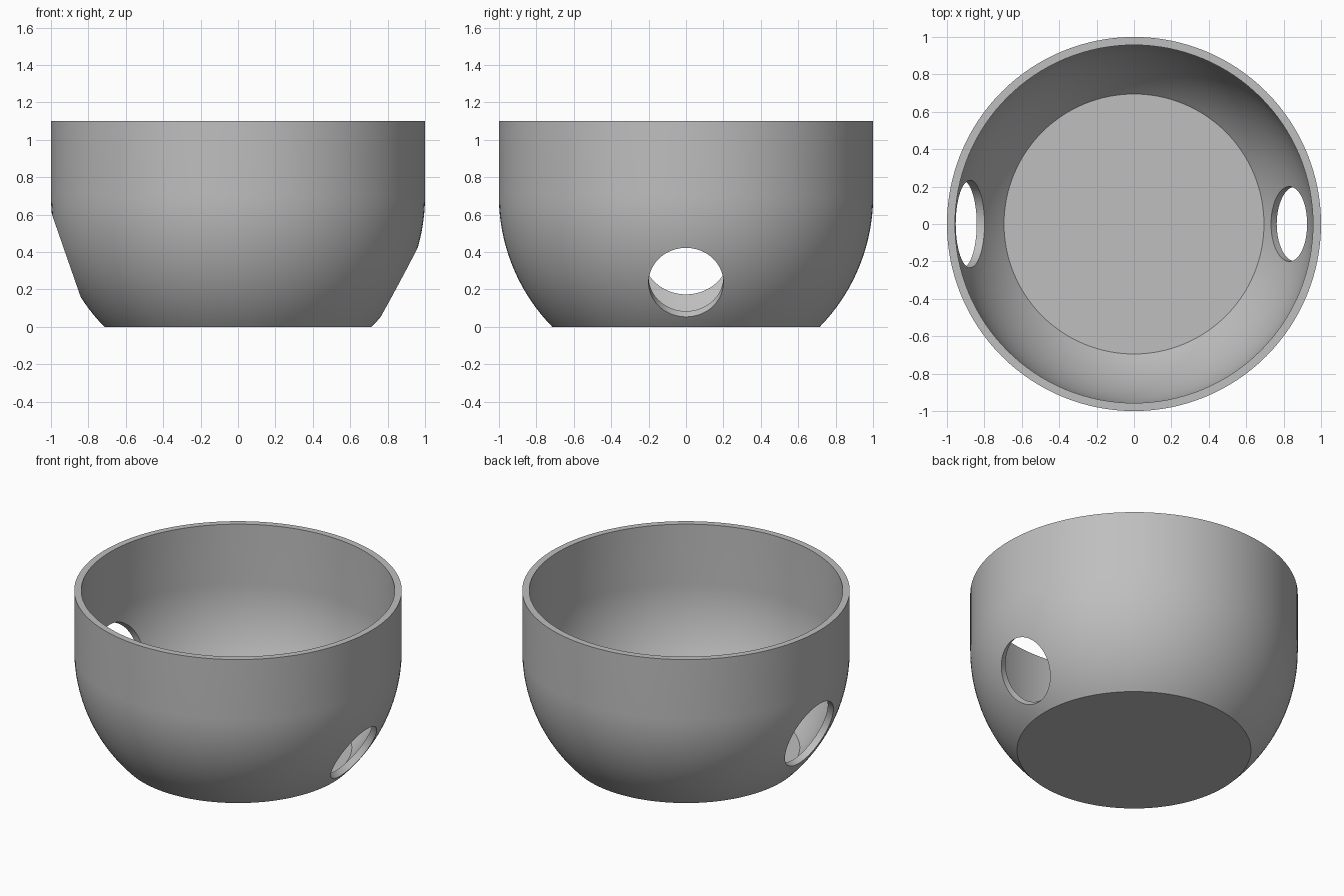
import bpy, bmesh
from math import radians, sin, cos, sqrt, asin, pi
from mathutils import Matrix, Vector

default = bpy.data.objects.get("Cube")
if default:
    bpy.data.objects.remove(default, do_unlink=True)

TOP, CENTRE, OUTER, INNER, FLOOR = 1.1, 0.7, 1.0, 0.957, 0.042

grey = bpy.data.materials.new("plain grey")
grey.use_nodes = True
colour = (0.52, 0.52, 0.52, 1)
grey.diffuse_color = colour
grey.node_tree.nodes["Principled BSDF"].inputs["Base Color"].default_value = colour


def make_object(name, bm):
    bmesh.ops.recalc_face_normals(bm, faces=bm.faces)
    mesh = bpy.data.meshes.new(name)
    bm.to_mesh(mesh)
    bm.free()
    obj = bpy.data.objects.new(name, mesh)
    obj.data.materials.append(grey)
    bpy.context.collection.objects.link(obj)
    return obj


def wall_profile(radius, bottom, steps=24):
    """Round lower wall from the given height, then straight up to the rim."""
    start = asin((bottom - CENTRE) / radius)
    arc = [start * (1 - i / steps) for i in range(steps + 1)]
    points = [(radius * cos(a), CENTRE + radius * sin(a)) for a in arc]
    return points + [(radius, TOP)]


def make_bowl():
    profile = [(0, 0)] + wall_profile(OUTER, 0)
    profile += wall_profile(INNER, FLOOR)[::-1] + [(0, FLOOR)]
    bm = bmesh.new()
    verts = [bm.verts.new((r, 0, z)) for r, z in profile]
    edges = [bm.edges.new(pair) for pair in zip(verts, verts[1:])]
    bmesh.ops.spin(bm, geom=verts + edges, axis=(0, 0, 1), cent=(0, 0, 0),
                   angle=2 * pi, steps=128, use_merge=True)
    bmesh.ops.remove_doubles(bm, verts=bm.verts, dist=1e-5)
    return make_object("bowl", bm)


def aim(origin_z, tilt, distance):
    """Frame on the axis that leaves the centre line at this tilt from up."""
    return (Matrix.Translation((0, 0, origin_z)) @ Matrix.Rotation(radians(tilt), 4, "Y")
            @ Matrix.Translation((0, 0, distance)))


def hole_cutter(radius, matrix, length):
    bm = bmesh.new()
    bmesh.ops.create_cone(bm, cap_ends=True, segments=96, radius1=radius,
                          radius2=radius, depth=length, matrix=matrix)
    return make_object("hole_cutter", bm)


def pocket_cutter(half, depth, matrix):
    """Rounded square block for the recess behind the larger hole."""
    bm = bmesh.new()
    bmesh.ops.create_cube(bm, size=1)
    bmesh.ops.scale(bm, vec=(2 * half, 2 * half, depth), verts=bm.verts)
    upright = [e for e in bm.edges
               if abs(e.verts[0].co.z - e.verts[1].co.z) > depth / 2]
    bmesh.ops.bevel(bm, geom=upright, offset=0.04, segments=8, profile=0.5,
                    affect="EDGES")
    bm.transform(matrix)
    return make_object("pocket_cutter", bm)


bowl = make_bowl()
cutters = [
    hole_cutter(0.2, aim(TOP, 135, 1.2), 0.8),           # left drain hole
    hole_cutter(0.234, aim(CENTRE, -109.2, 0.9), 0.8),   # right socket hole
    pocket_cutter(0.245, 0.32, aim(CENTRE, -109.2, 0.76)),
]

# Cut the openings, then discard the cutters
bpy.context.view_layer.objects.active = bowl
for cutter in cutters:
    cutter.hide_render = True
    cut = bowl.modifiers.new("opening", "BOOLEAN")
    cut.operation, cut.solver, cut.object = "DIFFERENCE", "EXACT", cutter
    bpy.ops.object.modifier_apply(modifier=cut.name)
    bpy.data.objects.remove(cutter, do_unlink=True)

bpy.ops.object.select_all(action="DESELECT")
bowl.select_set(True)
bpy.ops.object.shade_smooth_by_angle(angle=radians(25))
